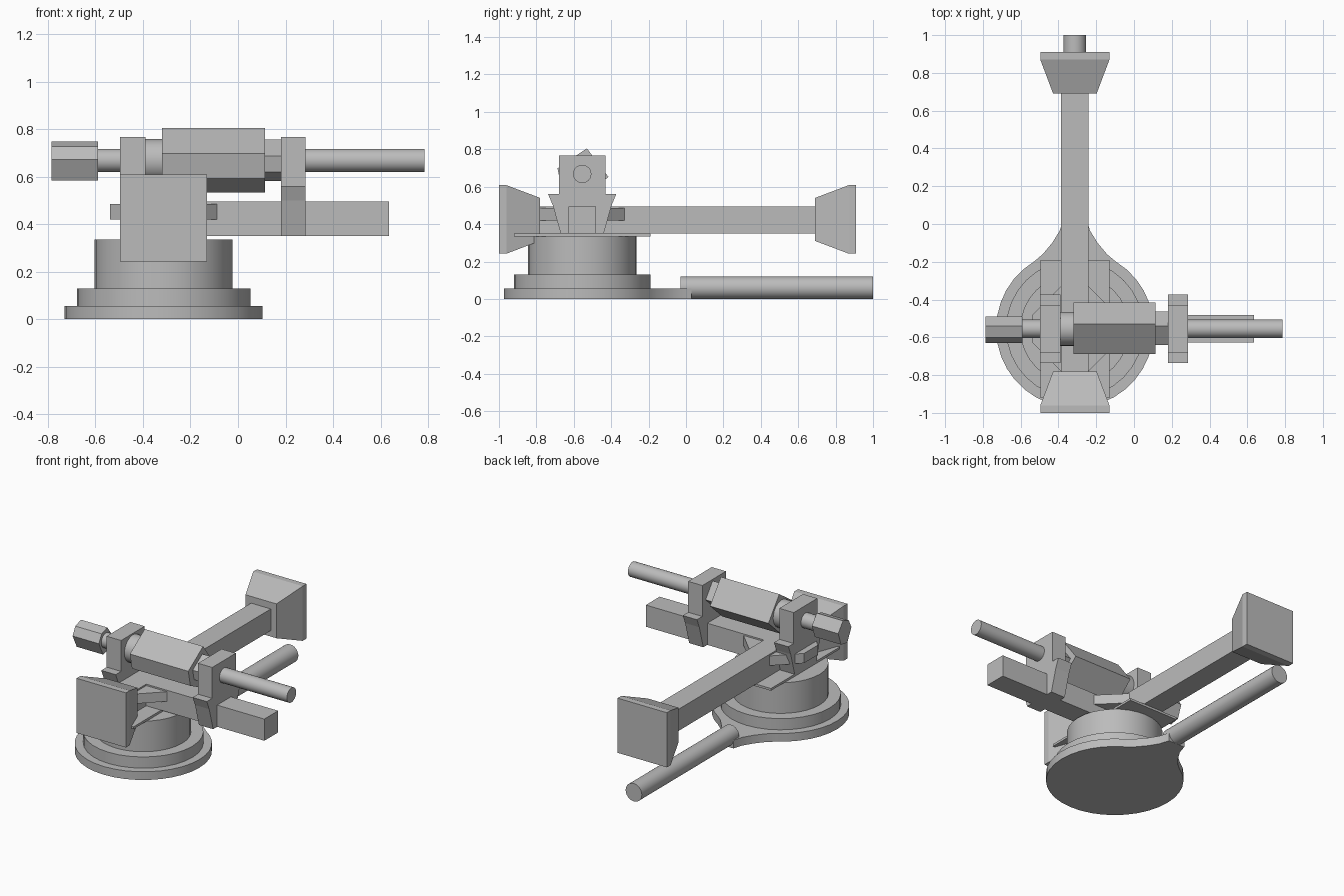
import bpy, bmesh, math
from mathutils import Vector

cube = bpy.data.objects.get("Cube")
if cube:
    bpy.data.objects.remove(cube, do_unlink=True)

grey = bpy.data.materials.new("plain grey")
grey.use_nodes = True
grey.diffuse_color = (0.5, 0.5, 0.5, 1)
grey.node_tree.nodes["Principled BSDF"].inputs["Base Color"].default_value = (0.5, 0.5, 0.5, 1)

CX, CY = -0.313, -0.555      # axis of the round base
ROD_Z = 0.668                # height of the long rod
BAR_LOW, BAR_HIGH = 0.35, 0.495
BAR_HALF = 0.073


def finish(name, bm, smooth=False):
    bmesh.ops.recalc_face_normals(bm, faces=bm.faces)
    mesh = bpy.data.meshes.new(name)
    bm.to_mesh(mesh)
    bm.free()
    mesh.materials.append(grey)
    obj = bpy.data.objects.new(name, mesh)
    bpy.context.collection.objects.link(obj)
    if smooth:
        bpy.ops.object.select_all(action='DESELECT')
        obj.select_set(True)
        bpy.context.view_layer.objects.active = obj
        bpy.ops.object.shade_smooth_by_angle(angle=math.radians(35))
    return obj


def loft(name, rings, smooth=False):
    """Skin matching rings of points and cap both ends."""
    bm = bmesh.new()
    rows = [[bm.verts.new(p) for p in ring] for ring in rings]
    n = len(rows[0])
    for a, b in zip(rows, rows[1:]):
        for i in range(n):
            j = (i + 1) % n
            bm.faces.new((a[i], a[j], b[j], b[i]))
    bm.faces.new(rows[0])
    bm.faces.new(rows[-1])
    return finish(name, bm, smooth)


def plan_prism(name, outline, z0, z1, smooth=False):
    return loft(name, [[(x, y, z) for x, y in outline] for z in (z0, z1)], smooth)


def side_prism(name, outline, x0, x1, smooth=False):
    return loft(name, [[(x, y, z) for y, z in outline] for x in (x0, x1)], smooth)


def box(name, x0, x1, y0, y1, z0, z1):
    return plan_prism(name, [(x0, y0), (x1, y0), (x1, y1), (x0, y1)], z0, z1)


def circle(cx, cy, r, sides=32):
    steps = [2 * math.pi * i / sides for i in range(sides)]
    return [(cx + r * math.cos(a), cy + r * math.sin(a)) for a in steps]


# Round base: foot plate flaring into a tail, then two stacked drums
foot_r = 0.417
start = math.acos(0.215 / foot_r)
sweep = 2 * math.pi - (math.pi - 2 * start)
arc = [math.pi - start + sweep * i / 30 for i in range(31)]
foot = [(CX + foot_r * math.cos(a), CY + foot_r * math.sin(a)) for a in arc]
flare = [(0.17, -0.16), (0.12, -0.1), (0.08, -0.035), (0.06, 0.03)]
foot += [(CX + w, y) for w, y in flare]
foot += [(CX - w, y) for w, y in reversed(flare)]
plan_prism("foot_plate", foot, 0, 0.055, True)
plan_prism("lower_drum", circle(CX, CY, 0.365), 0.055, 0.13, True)
plan_prism("upper_drum", circle(CX, CY, 0.29), 0.13, 0.335, True)

# Round handle running back from the tail
loft("handle", [[(x, y, z) for x, z in circle(CX, 0.06, 0.06, 24)]
                for y in (-0.03, 1.0)], True)

# Turntable plate, bars and corner gussets
box("turntable_plate", CX - 0.183, CX + 0.183, CY - 0.365, CY + 0.365, 0.335, 0.35)
box("long_bar", CX - BAR_HALF, CX + BAR_HALF, -0.8, 0.7, BAR_LOW, BAR_HIGH)
box("side_bar", CX + BAR_HALF, 0.635, CY - BAR_HALF, CY + BAR_HALF, BAR_LOW, BAR_HIGH)
reach = 0.225
gusset = []
for sx, sy in ((1, 1), (-1, 1), (-1, -1), (1, -1)):
    pair = [(CX + sx * reach, CY + sy * BAR_HALF), (CX + sx * BAR_HALF, CY + sy * reach)]
    gusset += pair if sx * sy > 0 else pair[::-1]
plan_prism("corner_gussets", gusset, 0.42, 0.485)

# Flared square pads at both ends of the long bar
for name, ys in (("front_pad", (-1.0, -0.96, -0.78)), ("back_pad", (0.91, 0.87, 0.69))):
    rings = []
    for y, half in zip(ys, (0.183, 0.183, 0.115)):
        rings.append([(CX + sx * half, y, 0.425 + sz * half)
                      for sx, sz in ((-1, -1), (1, -1), (1, 1), (-1, 1))])
    loft(name, rings)

# Twin rod brackets: square post above a tapered jaw
half_profile = [(0.115, BAR_LOW), (0.157, 0.5), (0.182, 0.56), (0.125, 0.56), (0.125, 0.767)]
bracket = [(CY + w, z) for w, z in half_profile]
bracket += [(CY - w, z) for w, z in reversed(half_profile)]
side_prism("right_bracket", bracket, -0.497, -0.39)
side_prism("left_bracket", bracket, 0.18, 0.285)

# Long rod, angular body, collars and knob
side_prism("rod", circle(CY, ROD_Z, 0.049, 24), -0.6, 0.785, True)
body = [(0.025, 0.137), (-0.132, 0.03), (-0.11, -0.076), (0.01, -0.134), (0.14, -0.015)]


def body_outline(scale):
    return [(CY + scale * y, ROD_Z + scale * z) for y, z in body]


side_prism("rod_body", body_outline(1), -0.32, 0.113)
side_prism("left_collar", body_outline(0.65), 0.11, 0.182)
side_prism("right_collar", circle(CY, ROD_Z, 0.09, 24), -0.392, -0.318, True)
knob = [(-0.54, 0.747), (-0.6, 0.727), (-0.629, 0.672),
        (-0.585, 0.583), (-0.52, 0.595), (-0.489, 0.68)]
side_prism("knob", knob, -0.785, -0.59)
